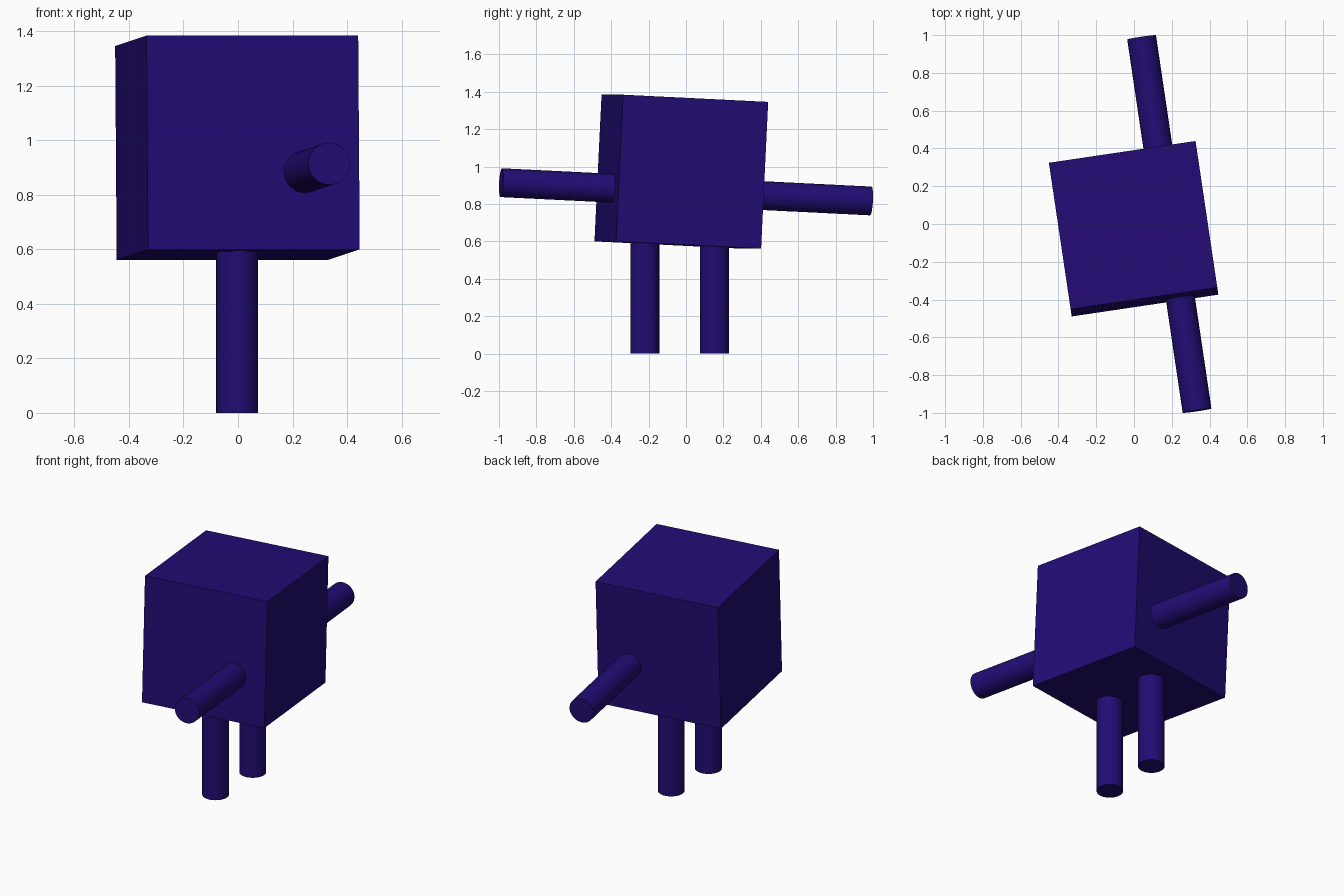
import bpy
import math
from mathutils import Euler, Vector

default = bpy.data.objects.get("Cube")
if default:
    bpy.data.objects.remove(default, do_unlink=True)

INDIGO = (0.016, 0.0035, 0.175, 1.0)
RADIUS = 0.077

indigo = bpy.data.materials.new("deep indigo")
indigo.use_nodes = True
indigo.diffuse_color = INDIGO
indigo.node_tree.nodes["Principled BSDF"].inputs["Base Color"].default_value = INDIGO


def finish(name):
    obj = bpy.context.object
    obj.name = name
    obj.data.materials.append(indigo)
    return obj


def limb(name, start, end):
    """Smooth capped cylinder between two points."""
    start, end = Vector(start), Vector(end)
    axis = end - start
    bpy.ops.mesh.primitive_cylinder_add(
        vertices=32, radius=RADIUS, depth=axis.length,
        location=(start + end) / 2,
        rotation=axis.to_track_quat('Z', 'Y').to_euler())
    finish(name)
    bpy.ops.object.shade_smooth_by_angle(angle=math.radians(40))


# Cube body, turned and tipped slightly backwards
tilt = Euler((math.radians(-2.8), 0, math.radians(8.45)))
bpy.ops.mesh.primitive_cube_add(size=0.785, location=(-0.002, -0.025, 0.973), rotation=tilt)
finish("body")

# Arms, on one shared line that follows the tilt of the body
shoulder = Vector((0.187, 0, 0.865))
reach = tilt.to_matrix() @ Vector((0, 1, 0))
for name, side in (("front_arm", -1), ("back_arm", 1)):
    limb(name, shoulder + reach * side * 0.3, shoulder + reach * side)

# Upright legs, ending inside the body
for name, y in (("front_leg", -0.22), ("back_leg", 0.152)):
    limb(name, (-0.003, y, 0), (-0.003, y, 0.7))
